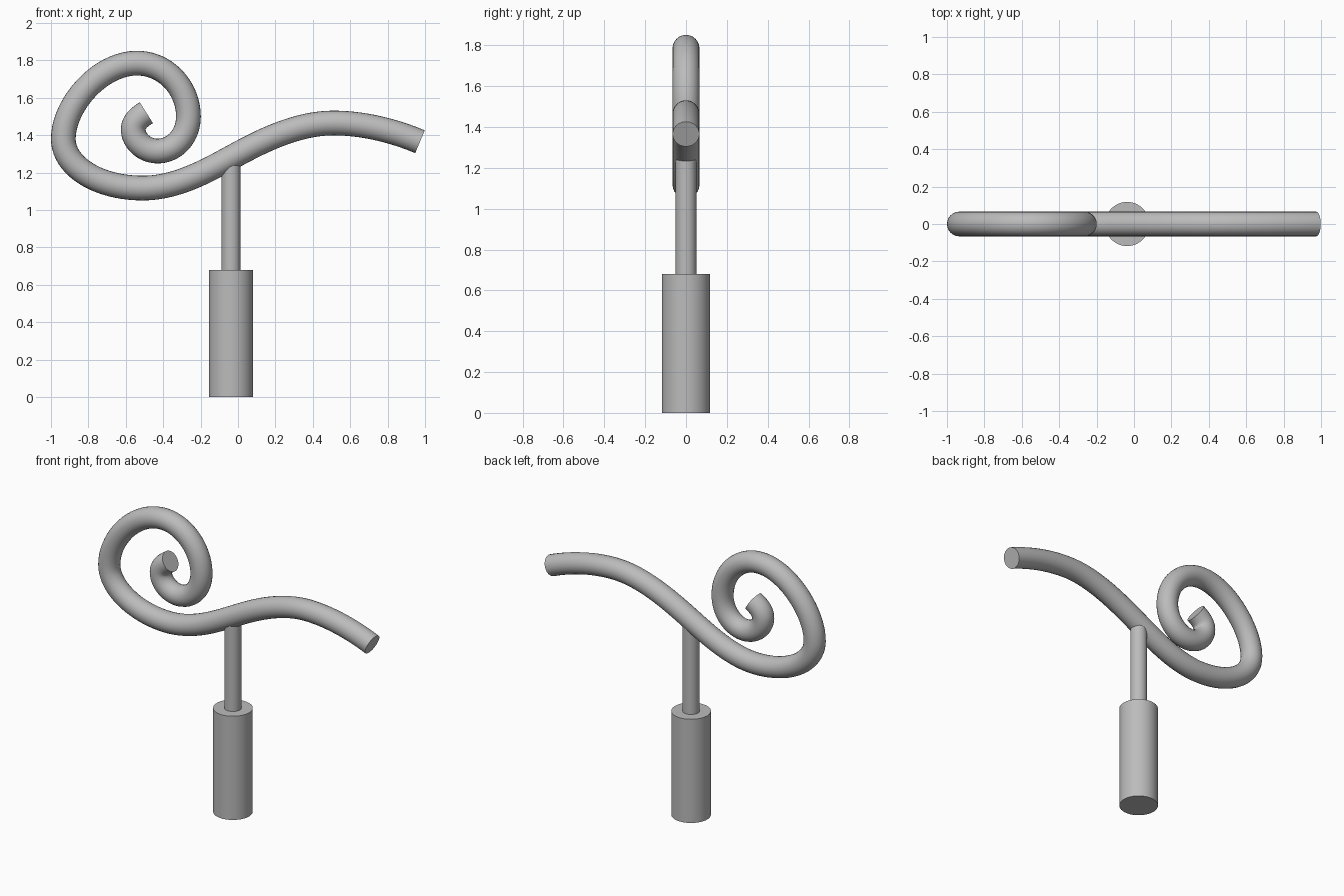
import bpy
from mathutils import Vector

cube = bpy.data.objects.get("Cube")
if cube:
    bpy.data.objects.remove(cube, do_unlink=True)

grey = bpy.data.materials.new("plain grey")
grey.use_nodes = True
grey.diffuse_color = (0.5, 0.5, 0.5, 1)
grey.node_tree.nodes["Principled BSDF"].inputs["Base Color"].default_value = grey.diffuse_color


def finish(obj, name):
    obj.name = name
    obj.data.materials.clear()
    obj.data.materials.append(grey)
    bpy.ops.object.select_all(action="DESELECT")
    obj.select_set(True)
    bpy.context.view_layer.objects.active = obj
    bpy.ops.object.shade_smooth_by_angle()


def cylinder(name, radius, bottom, top):
    bpy.ops.mesh.primitive_cylinder_add(
        vertices=48, radius=radius, depth=top - bottom,
        location=(-0.037, 0, (bottom + top) / 2))
    finish(bpy.context.object, name)


# Base and post
cylinder("base", 0.118, 0, 0.68)
cylinder("post", 0.051, 0.68, 1.27)

# Scroll path: x, z, direction x, direction z, handle in, handle out
path = [
    (0.973, 1.365, -0.92, 0.385, 0.1, 0.15),
    (0.51, 1.465, -1, 0, 0.16, 0.19),
    (0, 1.30, -0.88, -0.475, 0.15, 0.17),
    (-0.51, 1.117, -1, 0, 0.19, 0.24),
    (-0.934, 1.38, 0, 1, 0.145, 0.18),
    (-0.54, 1.785, 1, 0, 0.20, 0.155),
    (-0.265, 1.50, 0, -1, 0.15, 0.105),
    (-0.43, 1.315, -1, 0, 0.09, 0.07),
    (-0.56, 1.43, 0, 1, 0.06, 0.045),
    (-0.49, 1.52, 0.84, 0.53, 0.035, 0.03),
]
curve = bpy.data.curves.new("scroll_path", "CURVE")
curve.dimensions = "3D"
curve.resolution_u = 20
curve.bevel_depth = 0.066
curve.bevel_resolution = 10
curve.use_fill_caps = True
spline = curve.splines.new("BEZIER")
spline.bezier_points.add(len(path) - 1)
for point, (x, z, dx, dz, before, after) in zip(spline.bezier_points, path):
    spot, way = Vector((x, 0, z)), Vector((dx, 0, dz)).normalized()
    point.handle_left_type = point.handle_right_type = "FREE"
    point.co = spot
    point.handle_left = spot - way * before
    point.handle_right = spot + way * after

# Turn the swept tube into a mesh
scroll = bpy.data.objects.new("scroll", curve)
bpy.context.collection.objects.link(scroll)
bpy.ops.object.select_all(action="DESELECT")
scroll.select_set(True)
bpy.context.view_layer.objects.active = scroll
bpy.ops.object.convert(target="MESH")
finish(bpy.context.object, "scroll")
